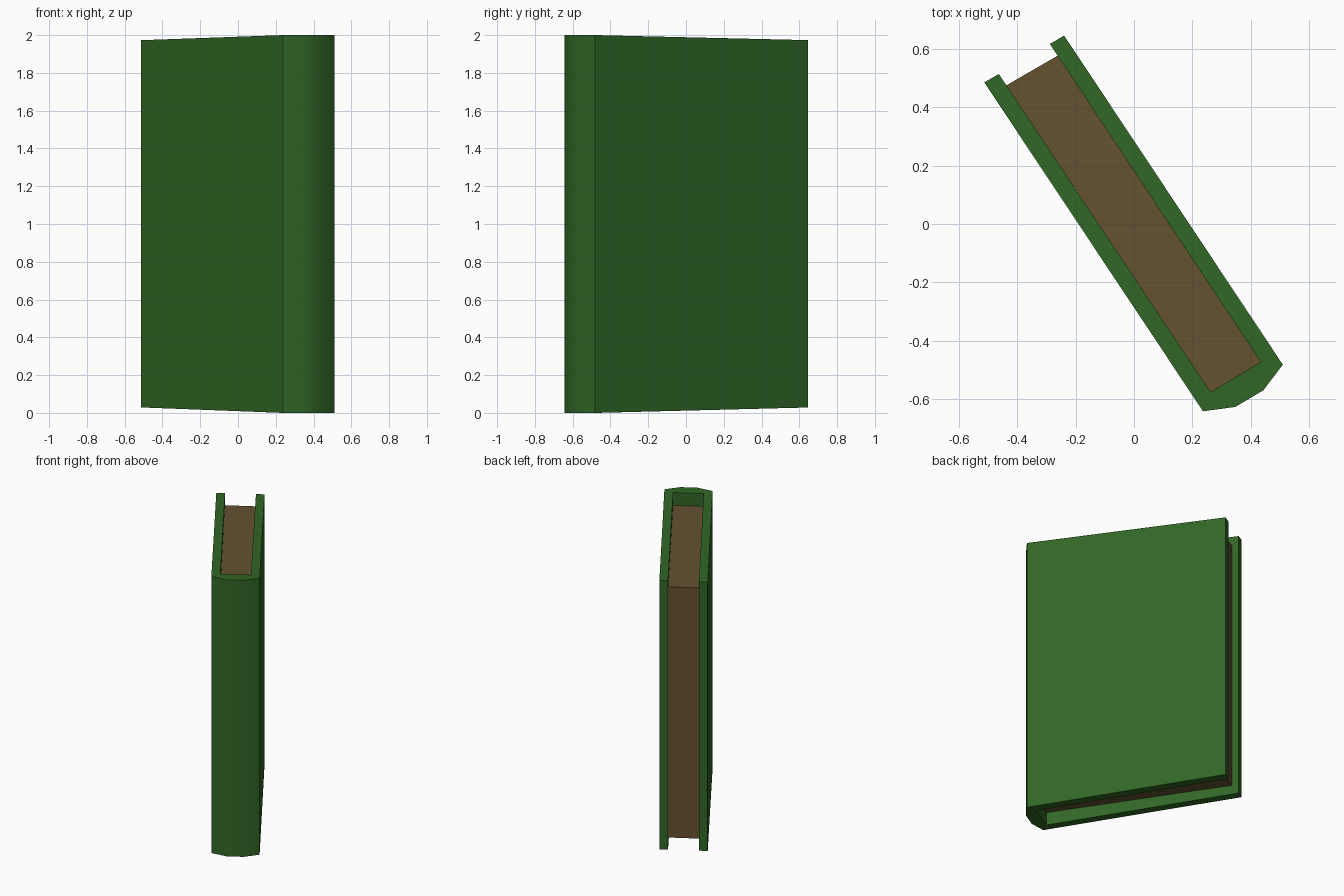
import bpy
import bmesh
import math

if "Cube" in bpy.data.objects:
    bpy.data.objects.remove(bpy.data.objects["Cube"])


def material(name, rgb):
    m = bpy.data.materials.new(name)
    m.diffuse_color = (*rgb, 1)
    m.use_nodes = True
    m.node_tree.nodes["Principled BSDF"].inputs["Base Color"].default_value = m.diffuse_color
    return m


def prism(name, plan, polys, z_range, mat):
    """Extrude adjoining plan polygons between bottom and top height rules."""
    bm = bmesh.new()
    low = [bm.verts.new((x, y, z_range(x, y)[0])) for x, y in plan]
    high = [bm.verts.new((x, y, z_range(x, y)[1])) for x, y in plan]
    edges = [(p[i], p[(i + 1) % len(p)]) for p in polys for i in range(len(p))]
    for p in polys:
        bm.faces.new([high[i] for i in p])
        bm.faces.new([low[i] for i in reversed(p)])
    for a, b in edges:
        if (b, a) not in edges:      # walls only along the outline
            bm.faces.new([low[a], low[b], high[b], high[a]])
    bmesh.ops.recalc_face_normals(bm, faces=bm.faces)
    me = bpy.data.meshes.new(name)
    bm.to_mesh(me)
    bm.free()
    me.materials.append(mat)
    ob = bpy.data.objects.new(name, me)
    bpy.context.collection.objects.link(ob)
    return ob


green = material("cover green", (0.030, 0.133, 0.019))
brown = material("page brown", (0.127, 0.082, 0.031))

# Cover: two boards joined by a rounded spine
cover_plan = [
    (-0.514, 0.486), (0.237, -0.643), (0.348, -0.628), (0.444, -0.571),
    (0.511, -0.483), (-0.240, 0.647), (-0.289, 0.618), (0.435, -0.474),
    (0.263, -0.577), (-0.464, 0.515),
]
cover_polys = [(0, 1, 8, 9), (1, 2, 3, 4, 7, 8), (4, 5, 6, 7)]


def cover_height(x, y):
    # distance from the spine (0) to the open edge (1): boards taper slightly
    ex, ey = math.cos(math.radians(33.6)), math.sin(math.radians(33.6))
    t = ((x - 0.237) * -ey + (y + 0.643) * ex) / 1.356
    t = max(0.0, t - 0.03) / 0.97
    return 0.029 * t, 2 - 0.027 * t


cover = prism("cover", cover_plan, cover_polys, cover_height, green)

# Page block, set in from the boards on the three open sides
prism("pages", [(-0.438, 0.476), (0.263, -0.577), (0.435, -0.474), (-0.262, 0.578)],
      [(0, 1, 2, 3)], lambda x, y: (0.094, 1.907), brown)

# Smooth the rounded spine, keep other edges sharp
bpy.context.view_layer.objects.active = cover
cover.select_set(True)
bpy.ops.object.shade_smooth_by_angle(angle=math.radians(30))
